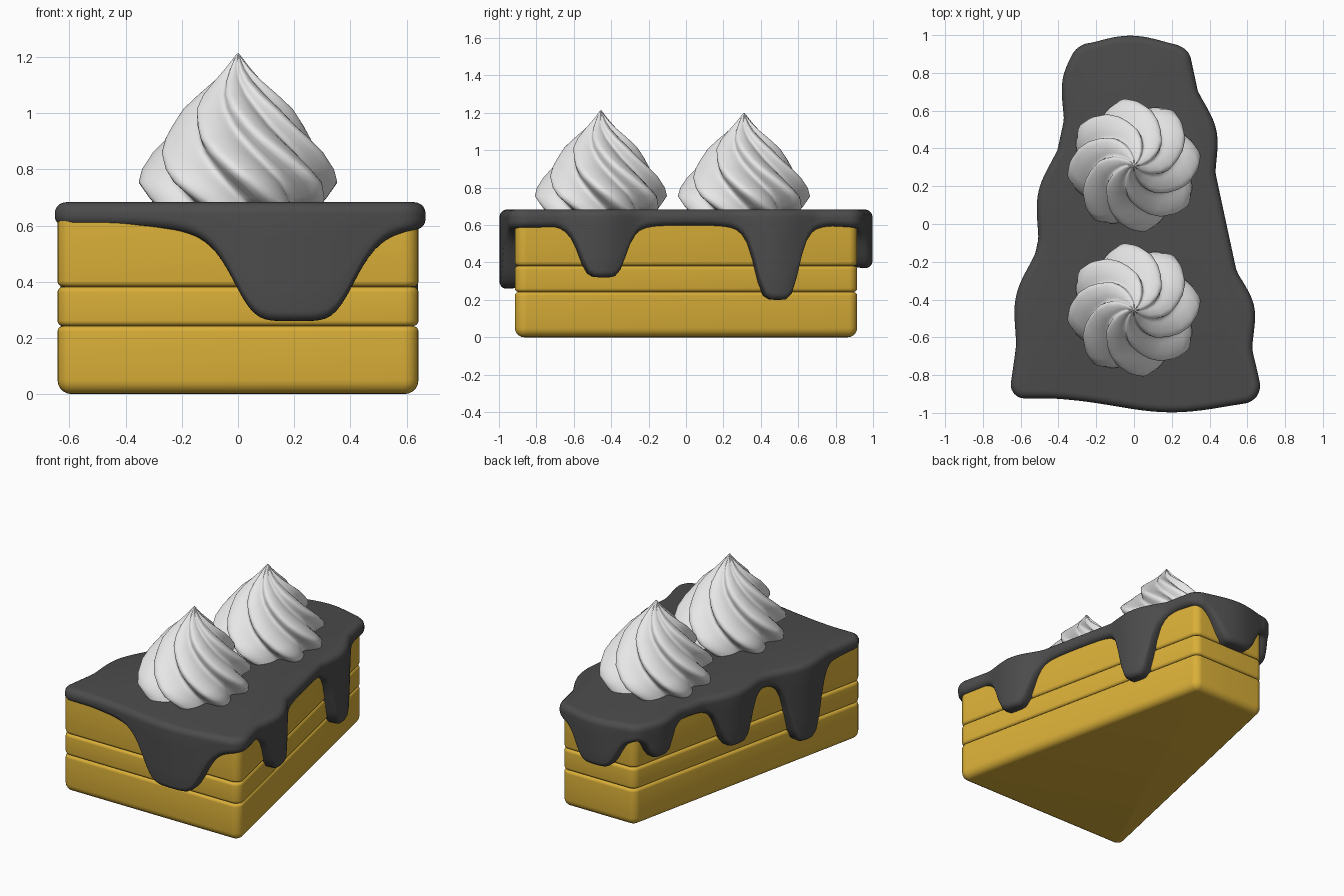
import bpy, bmesh, math
from mathutils import Vector

old = bpy.data.objects.get("Cube")
if old:
    bpy.data.objects.remove(old, do_unlink=True)


def material(name, colour):
    m = bpy.data.materials.new(name)
    m.use_nodes = True
    m.diffuse_color = (*colour, 1)
    bsdf = m.node_tree.nodes["Principled BSDF"]
    bsdf.inputs["Base Color"].default_value = (*colour, 1)
    bsdf.inputs["Roughness"].default_value = 0.6
    return m


sponge = material("golden sponge", (0.70, 0.43, 0.04))
glaze = material("dark glaze", (0.072, 0.072, 0.072))
white = material("whipped cream", (0.8, 0.8, 0.8))


def loft(name, rings, mat, angle=40):
    """Skin a stack of closed rings, capping both ends."""
    bm = bmesh.new()
    loops = [[bm.verts.new(p) for p in ring] for ring in rings]
    n = len(loops[0])
    for a, b in zip(loops, loops[1:]):
        for i in range(n):
            j = (i + 1) % n
            bm.faces.new((a[i], a[j], b[j], b[i]))
    bm.faces.new(loops[0][::-1])
    bm.faces.new(loops[-1])
    bmesh.ops.recalc_face_normals(bm, faces=bm.faces)
    mesh = bpy.data.meshes.new(name)
    bm.to_mesh(mesh)
    bm.free()
    mesh.materials.append(mat)
    ob = bpy.data.objects.new(name, mesh)
    bpy.context.collection.objects.link(ob)
    bpy.ops.object.select_all(action='DESELECT')
    ob.select_set(True)
    bpy.context.view_layer.objects.active = ob
    bpy.ops.object.shade_smooth_by_angle(angle=math.radians(angle))
    return ob


def outline(corners, radius, edge_steps, arc_steps=6):
    """Rounded polygon as (point, outward normal) pairs, counter-clockwise."""
    count = len(corners)
    pts = [Vector(c) for c in corners]
    normals = []
    for i in range(count):
        d = (pts[(i + 1) % count] - pts[i]).normalized()
        normals.append(Vector((d.y, -d.x)))
    arcs = []
    for i in range(count):
        n1, n2 = normals[i - 1], normals[i]
        centre = pts[i] - (n1 + n2) / (1 + n1.dot(n2)) * radius
        arc = []
        for k in range(arc_steps + 1):
            n = n1.lerp(n2, k / arc_steps).normalized()
            arc.append((centre + n * radius, n))
        arcs.append(arc)
    result = []
    for i in range(count):
        result += arcs[i]
        start, end = arcs[i][-1][0], arcs[(i + 1) % count][0][0]
        result += [(start.lerp(end, k / edge_steps), normals[i])
                   for k in range(1, edge_steps)]
    return result


FRONT, BACK, LENGTH = 0.655, 0.262, 0.915
wedge = [(-FRONT, -LENGTH), (FRONT, -LENGTH), (BACK, LENGTH), (-BACK, LENGTH)]


# Sponge layers: rounded slabs stacked with soft seams
def sponge_layer(name, z0, z1, r0, r1):
    base = outline(wedge, 0.052, 1)
    quarter = [k / 5 * math.pi / 2 for k in range(6)]
    profile = [(r0 * (math.sin(a) - 1), z0 + r0 * (1 - math.cos(a))) for a in quarter]
    profile += [(r1 * (math.cos(a) - 1), z1 - r1 * (1 - math.sin(a))) for a in quarter]
    loft(name, [[(*(p + n * off), z) for p, n in base] for off, z in profile], sponge)


sponge_layer("bottom_sponge", 0.0, 0.242, 0.05, 0.02)
sponge_layer("middle_sponge", 0.242, 0.382, 0.02, 0.02)
sponge_layer("top_sponge", 0.382, 0.65, 0.02, 0.03)

# Glaze drips: x, y, half width, lowest z, spread of the bulge
drips = [
    (0.20, -0.92, 0.23, 0.26, 0.42),
    (0.56, -0.45, 0.135, 0.32, 0.20),
    (0.355, 0.48, 0.125, 0.20, 0.22),
    (-0.545, -0.40, 0.13, 0.17, 0.24),
    (-0.425, 0.15, 0.13, 0.32, 0.24),
    (-0.295, 0.76, 0.10, 0.44, 0.22),
    (-0.02, 0.92, 0.16, 0.37, 0.26),
]
TOP, RIM = 0.683, 0.598


def glaze_section(p, n):
    """One vertical slice of the glaze rim, from the top surface to the inner wall."""
    low = RIM
    bulge = 0.008 + 0.022 * min(1, max(0, (p.y + 0.9) / 0.3))
    for x, y, half, bottom, spread in drips:
        d = (p - Vector((x, y))).length
        low = min(low, RIM - (RIM - bottom) / (1 + (d / half) ** 5))
        bulge = max(bulge, 0.082 * math.exp(-(d / spread) ** 2))
    r = 0.04
    steps = [k / 5 * math.pi / 2 for k in range(6)]
    prof = [(bulge - r + r * math.sin(a), TOP - r + r * math.cos(a)) for a in steps]
    wall_top, wall_low = TOP - r, low + 0.036
    prof += [(bulge, wall_top + (wall_low - wall_top) * k / 4) for k in range(1, 4)]
    prof += [(bulge - 0.036 + 0.036 * math.cos(a), wall_low - 0.036 * math.sin(a))
             for a in steps]
    prof += [(-0.03, low + 0.004), (-0.03, RIM + 0.03)]
    return [(*(p + n * off), z) for off, z in prof]


sections = [glaze_section(p, n) for p, n in outline(wedge, 0.058, 60)]
loft("glaze_topping", list(zip(*sections)), glaze)

# Cream swirls: twisted fluted cones
cream_profile = [(0.315, 0.66), (0.335, 0.70), (0.357, 0.755), (0.342, 0.80),
                 (0.312, 0.86), (0.275, 0.91), (0.238, 0.955), (0.195, 1.015),
                 (0.145, 1.065), (0.09, 1.115), (0.05, 1.155), (0.025, 1.185),
                 (0.004, 1.212)]
LOBES, SIDES = 8, 96


def cream_swirl(name, y, height):
    rings = []
    for radius, z in cream_profile:
        t = (z - 0.66) / 0.55
        twist = math.radians(28 - 115 * t)
        ring = []
        for i in range(SIDES):
            a = math.tau * i / SIDES
            phase = LOBES * a
            wave = math.cos(phase + 0.4 * math.cos(phase) - 0.4)
            r = radius * (0.88 + 0.12 * wave)
            ring.append((r * math.cos(a + twist), y + r * math.sin(a + twist),
                         0.66 + (z - 0.66) * height))
        rings.append(ring)
    loft(name, rings, white, 60)


cream_swirl("front_cream_swirl", -0.455, 1.0)
cream_swirl("back_cream_swirl", 0.31, 0.975)
